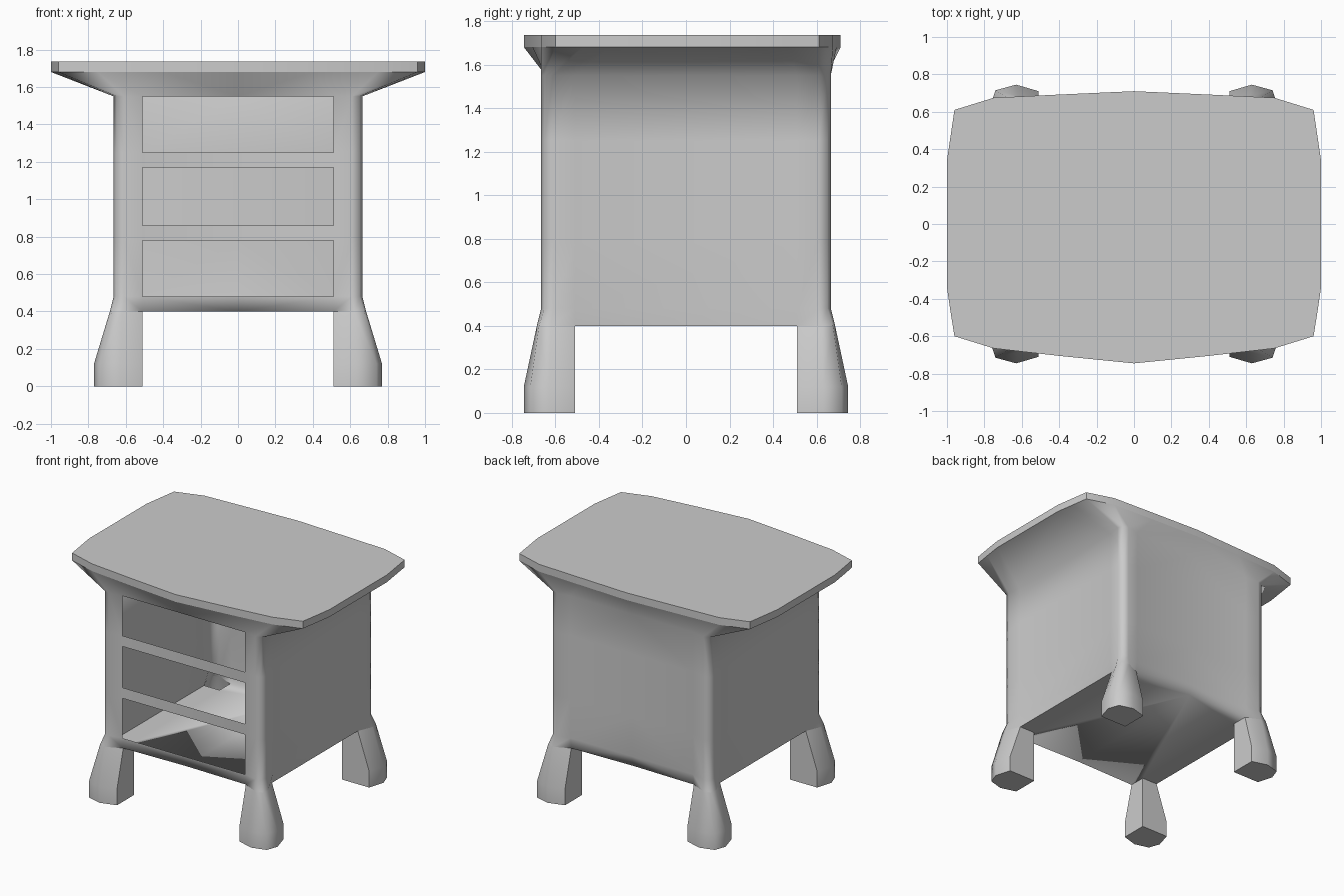
import bpy, bmesh, math

if "Cube" in bpy.data.objects:
    bpy.data.objects.remove(bpy.data.objects["Cube"])

# Quarter outlines: front middle, then round the corner post to the side (x, y)
BODY = [(0, .645), (.51, .645), (.61, .665), (.65, .65), (.665, .61), (.65, .51)]
BASE = [(0, .625), (.51, .635), (.62, .685), (.675, .675), (.685, .62), (.64, .51)]
FOOT = [(0, .71), (.51, .71), (.63, .745), (.74, .715), (.77, .63), (.735, .51)]
TOP_BACK = [(0, .71), (.40, .692), (.75, .675), (.96, .61), (.98, .475), (1, .34)]
TOP_FRONT = [(0, .745), (.40, .705), (.75, .665), (.96, .60), (.98, .475), (1, .34)]


def half_ring(bm, z, front, back=None):
    """Right half of a cross-section, running front to back."""
    back = back or front
    pts = [(x, -y) for x, y in front] + [(x, y) for x, y in reversed(back)]
    return [bm.verts.new((x, y, z)) for x, y in pts]


def skin(bm, low, high, skip=(), closed=False):
    n = len(low)
    for i in range(n if closed else n - 1):
        if i not in skip:
            j = (i + 1) % n
            bm.faces.new((low[i], low[j], high[j], high[i]))


def finish(bm, name, angle, mirror=(True, False)):
    mesh = bpy.data.meshes.new(name)
    bm.to_mesh(mesh)
    bm.free()
    obj = bpy.data.objects.new(name, mesh)
    bpy.context.collection.objects.link(obj)
    mod = obj.modifiers.new("mirror", 'MIRROR')
    mod.use_axis[0], mod.use_axis[1] = mirror
    bpy.ops.object.select_all(action='DESELECT')
    obj.select_set(True)
    bpy.context.view_layer.objects.active = obj
    bpy.ops.object.modifier_apply(modifier=mod.name)
    bpy.ops.object.shade_smooth_by_angle(angle=math.radians(angle))
    return obj


# Hollow cabinet body: three open drawer bays in front, flaring out under the top
bm = bmesh.new()
rings = [half_ring(bm, .40, BASE)]
rings += [half_ring(bm, z, BODY) for z in (.48, .78, .86, 1.17, 1.25, 1.55)]
rings.append(half_ring(bm, 1.68, TOP_FRONT, TOP_BACK))
for k in range(len(rings) - 1):
    skin(bm, rings[k], rings[k + 1], skip=(0,) if k in (1, 3, 5) else ())

# Cabinet floor, notched where the hollow legs join
r = rings[0]
ef = bm.verts.new((.51, -.51, .40))
eb = bm.verts.new((.51, .51, .40))
bm.faces.new((r[0], r[11], r[10], eb, ef, r[1]))
bm.faces.new((ef, eb, r[6], r[5]))
finish(bm, "cabinet_body", 80)

# Table top with a thin lip
bm = bmesh.new()
low = half_ring(bm, 1.68, TOP_FRONT, TOP_BACK)
high = half_ring(bm, 1.735, TOP_FRONT, TOP_BACK)
skin(bm, low, high)
bm.faces.new(high)
finish(bm, "table_top", 50)

# Four splayed legs: rounded outside, square inner corner
bm = bmesh.new()
rings = []
for z, outline in ((0, FOOT), (.12, FOOT), (.40, BASE)):
    pts = list(reversed(outline[1:])) + [(.51, .51)]
    rings.append([bm.verts.new((x, y, z)) for x, y in pts])
for low, high in zip(rings, rings[1:]):
    skin(bm, low, high, closed=True)
bm.faces.new(list(reversed(rings[0])))
finish(bm, "legs", 60, (True, True))
